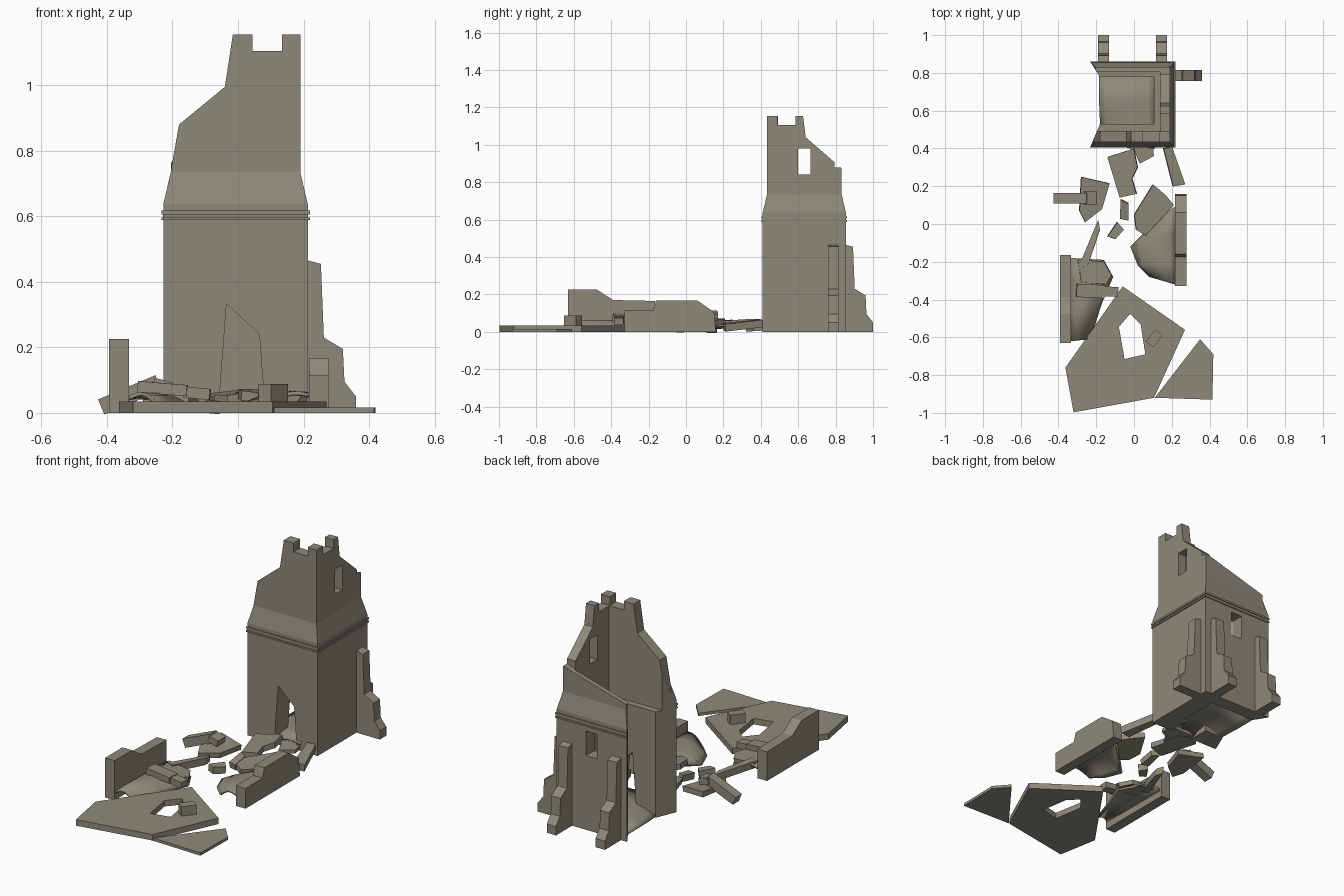
import bpy, bmesh, math
from mathutils import Vector, Matrix

if "Cube" in bpy.data.objects:
    bpy.data.objects.remove(bpy.data.objects["Cube"])

stone = bpy.data.materials.new("weathered stone")
stone.diffuse_color = (0.27, 0.255, 0.195, 1)
stone.use_nodes = True
stone.node_tree.nodes["Principled BSDF"].inputs["Base Color"].default_value = stone.diffuse_color


def finish(name, bm):
    bmesh.ops.recalc_face_normals(bm, faces=bm.faces)
    me = bpy.data.meshes.new(name)
    bm.to_mesh(me)
    bm.free()
    me.materials.append(stone)
    ob = bpy.data.objects.new(name, me)
    bpy.context.collection.objects.link(ob)
    return ob


def prism(name, pts, axis, lo, hi, tilt=(0, 0)):
    """Extrude a 2D outline along an axis, then tilt about its middle."""
    place = {'x': lambda a, b, c: (c, a, b),
             'y': lambda a, b, c: (a, c, b),
             'z': lambda a, b, c: (a, b, c)}[axis]
    bm = bmesh.new()
    r0 = [bm.verts.new(place(a, b, lo)) for a, b in pts]
    r1 = [bm.verts.new(place(a, b, hi)) for a, b in pts]
    bm.faces.new(r0)
    bm.faces.new(r1)
    for i in range(len(pts)):
        j = (i + 1) % len(pts)
        bm.faces.new((r0[i], r0[j], r1[j], r1[i]))
    if any(tilt):
        mid = sum((v.co for v in bm.verts), Vector()) / len(bm.verts)
        rot = Matrix.Rotation(tilt[0], 3, 'X') @ Matrix.Rotation(tilt[1], 3, 'Y')
        bmesh.ops.rotate(bm, verts=bm.verts, cent=mid, matrix=rot)
    return finish(name, bm)


def box(name, loc, size, rot=(0, 0, 0)):
    x, y, z = (s / 2 for s in size)
    ob = prism(name, [(-x, -y), (x, -y), (x, y), (-x, y)], 'z', -z, z)
    ob.location, ob.rotation_euler = loc, rot
    return ob


def stack(name, rings):
    """Loft rectangles given as (z, x0, x1, y0, y1)."""
    bm = bmesh.new()
    loops = [[bm.verts.new(p) for p in ((a, c, z), (b, c, z), (b, d, z), (a, d, z))]
             for z, a, b, c, d in rings]
    bm.faces.new(loops[0])
    bm.faces.new(loops[-1])
    for l, m in zip(loops, loops[1:]):
        for i in range(4):
            j = (i + 1) % 4
            bm.faces.new((l[i], l[j], m[j], m[i]))
    return finish(name, bm)


def cut(ob, cutter):
    mod = ob.modifiers.new("cut", 'BOOLEAN')
    mod.operation, mod.solver, mod.object = 'DIFFERENCE', 'EXACT', cutter
    bpy.context.view_layer.objects.active = ob
    bpy.ops.object.modifier_apply(modifier=mod.name)
    bpy.data.objects.remove(cutter)


def vault(name, near, far, z0, z1, bulge, thick=0.012, n=8):
    """Curved broken shell between two polylines with the same point count."""
    bm = bmesh.new()
    rows = []
    for (ax, ay), (bx, by) in zip(near, far):
        row = []
        for i in range(n + 1):
            t = i / n
            z = z0 + (z1 - z0) * t + bulge * math.sin(math.pi * t)
            row.append(bm.verts.new((ax + (bx - ax) * t, ay + (by - ay) * t, z)))
        rows.append(row)
    for r, s in zip(rows, rows[1:]):
        for i in range(n):
            bm.faces.new((r[i], r[i + 1], s[i + 1], s[i]))
    ob = finish(name, bm)
    if ob.data.polygons[0].normal.z < 0:
        ob.data.flip_normals()
    mod = ob.modifiers.new("thickness", 'SOLIDIFY')
    mod.thickness, mod.offset = thick, -1
    bpy.ops.object.select_all(action='DESELECT')
    ob.select_set(True)
    bpy.context.view_layer.objects.active = ob
    bpy.ops.object.shade_smooth_by_angle(angle=math.radians(35))
    return ob


# Tower shell with two string courses and a tapered upper stage
profile = [(0, 0), (.588, 0), (.588, .006), (.597, .006), (.597, .001), (.606, .001),
           (.606, .006), (.617, .006), (.617, 0), (.637, 0), (.735, -.023), (1.155, -.023)]
tower = stack("tower", [(z, -.228 - o, .213 + o, .41 - o, .855 + o) for z, o in profile])
# Hollow inside with a floor ledge, open on the left
cut(tower, stack("c", [(-.1, -.4, .106, .53, .778), (.6, -.4, .106, .53, .778),
                       (.6, -.4, .137, .493, .805), (1.3, -.4, .137, .493, .805)]))
cut(tower, prism("c", [(-.4, .388), (-.24, .388), (-.18, .53), (-.18, .778),
                       (-.24, .872), (-.4, .872)], 'z', -.1, 1.3))
# Ruined tops: front, right and back walls
cut(tower, prism("c", [(-.4, 1.3), (-.4, .7), (-.212, .7), (-.18, .88), (-.04, .995),
                       (-.015, 1.16), (-.015, 1.3)], 'y', .3, .51))
cut(tower, prism("c", [(.64, 1.04), (.85, .858), (.95, .858), (.95, 1.3), (.623, 1.3),
                       (.625, 1.16)], 'x', .12, .4))
cut(tower, prism("c", [(-.4, .71), (.22, .886), (.22, 1.3), (-.4, 1.3)], 'y', .795, 1))
# Battlement notches, broken doorway and windows
cut(tower, prism("c", [(.045, 1.105), (.135, 1.105), (.135, 1.3), (.045, 1.3)], 'y', .3, .51))
cut(tower, prism("c", [(.49, 1.105), (.585, 1.105), (.585, 1.3), (.49, 1.3)], 'x', .12, .4))
cut(tower, prism("c", [(-.068, -.1), (-.035, .333), (.065, .24), (.09, -.1)], 'y', .3, .6))
cut(tower, prism("c", [(.6, .84), (.665, .84), (.665, .98), (.6, .98)], 'x', .1, .4))
cut(tower, prism("c", [(-.04, .42), (.03, .42), (.03, .56), (-.04, .56)], 'y', .7, 1))

# Stepped buttresses
steps = [(-.02, 0), (.147, 0), (.147, .05), (.112, .095), (.107, .195), (.049, .23),
         (.04, .455), (0, .465), (-.02, .465)]
for i, (x, y, a) in enumerate([(-.162, .853, 90), (.145, .853, 90), (.213, .787, 0)]):
    b = prism(f"buttress_{i + 1}", steps, 'y', -.029, .029)
    b.location, b.rotation_euler = (x, y, 0), (0, 0, math.radians(a))

# Remaining nave walls
prism("left_wall", [(-.63, 0), (-.165, 0), (-.165, .165), (-.39, .17), (-.475, .225),
                    (-.63, .225)], 'x', -.393, -.333)
prism("right_wall", [(-.328, 0), (.16, 0), (.15, .105), (.06, .168), (-.16, .168),
                     (-.175, .115), (-.328, .115)], 'x', .217, .277)

# Curved fallen vault shells
vault("left_vault", [(-.335, -.18), (-.335, -.3), (-.335, -.45), (-.335, -.62)],
      [(-.16, -.19), (-.11, -.28), (-.17, -.42), (-.23, -.61)], .05, .012, .03)
vault("right_vault", [(.218, .09), (.218, -.05), (.218, -.2), (.218, -.32)],
      [(.16, .06), (-.02, -.12), (.02, -.22), (.08, -.28)], .06, .012, .025)
vault("tower_rubble_floor", [(.11, .4), (.11, .52), (.11, .65), (.11, .785)],
      [(-.07, .42), (-.18, .53), (-.185, .65), (-.185, .785)], .05, .012, .02)

# Fallen gable with its window hole, and a broken-off corner
gable = prism("fallen_gable", [(-.06, -.33), (.27, -.56), (.106, -.92), (-.32, -.997),
                               (-.363, -.76)], 'z', 0, .034)
cut(gable, prism("c", [(-.02, -.475), (.035, -.53), (.06, -.69), (-.05, -.715),
                       (-.08, -.545)], 'z', -.1, .2))
prism("gable_corner", [(.35, -.61), (.42, -.69), (.415, -.93), (.11, -.92)], 'z', 0, .016)

# Flat broken stones
stones = [
    ([(-.28, .25), (-.13, .215), (-.17, .08), (-.26, .01), (-.29, .07)], .02, .05, (.08, .1)),
    ([(-.14, .355), (0, .4), (.02, .3), (-.01, .24), (.015, .16), (-.075, .14)], .028, .06, (.05, -.1)),
    ([(-.1, .43), (.1, .43), (.105, .36), (.03, .32), (0, .39)], .005, .025, (.06, 0)),
    ([(0, .05), (.1, .21), (.17, .15), (.21, .1), (.06, -.06), (.01, -.03)], .035, .065, (.05, .1)),
    ([(-.07, .13), (-.03, .11), (-.03, .02), (-.075, .03)], .01, .045, (.2, 0)),
    ([(-.14, -.065), (-.09, .01), (-.055, -.03), (-.1, -.08)], 0, .04, (0, .1)),
    ([(.155, .4), (.2, .41), (.27, .21), (.205, .2)], .015, .055, (.08, .1)),
    ([(-.19, .02), (-.18, -.03), (-.25, -.235), (-.29, -.22)], .02, .06, (-.08, 0)),
    ([(-.3, -.19), (-.16, -.2), (-.12, -.27), (-.15, -.32), (-.28, -.31)], .035, .06, (-.05, .1)),
]
for i, (pts, lo, hi, tilt) in enumerate(stones):
    prism(f"broken_stone_{i + 1}", pts, 'z', lo, hi, tilt)

# Fallen buttress pieces and a loose block
box("fallen_buttress_left", (-.33, .137, .055), (.19, .055, .05), (0, -.4, 0))
box("fallen_buttress_left_step", (-.23, .137, .083), (.06, .07, .035), (0, .25, 0))
box("fallen_buttress_front", (-.23, -.355, .074), (.15, .07, .034), (0, .08, -.05))
box("fallen_buttress_front_step", (-.125, -.358, .06), (.08, .052, .034), (0, .1, -.05))
box("loose_block", (.107, -.605, .06), (.082, .05, .055), (0, 0, .9))
